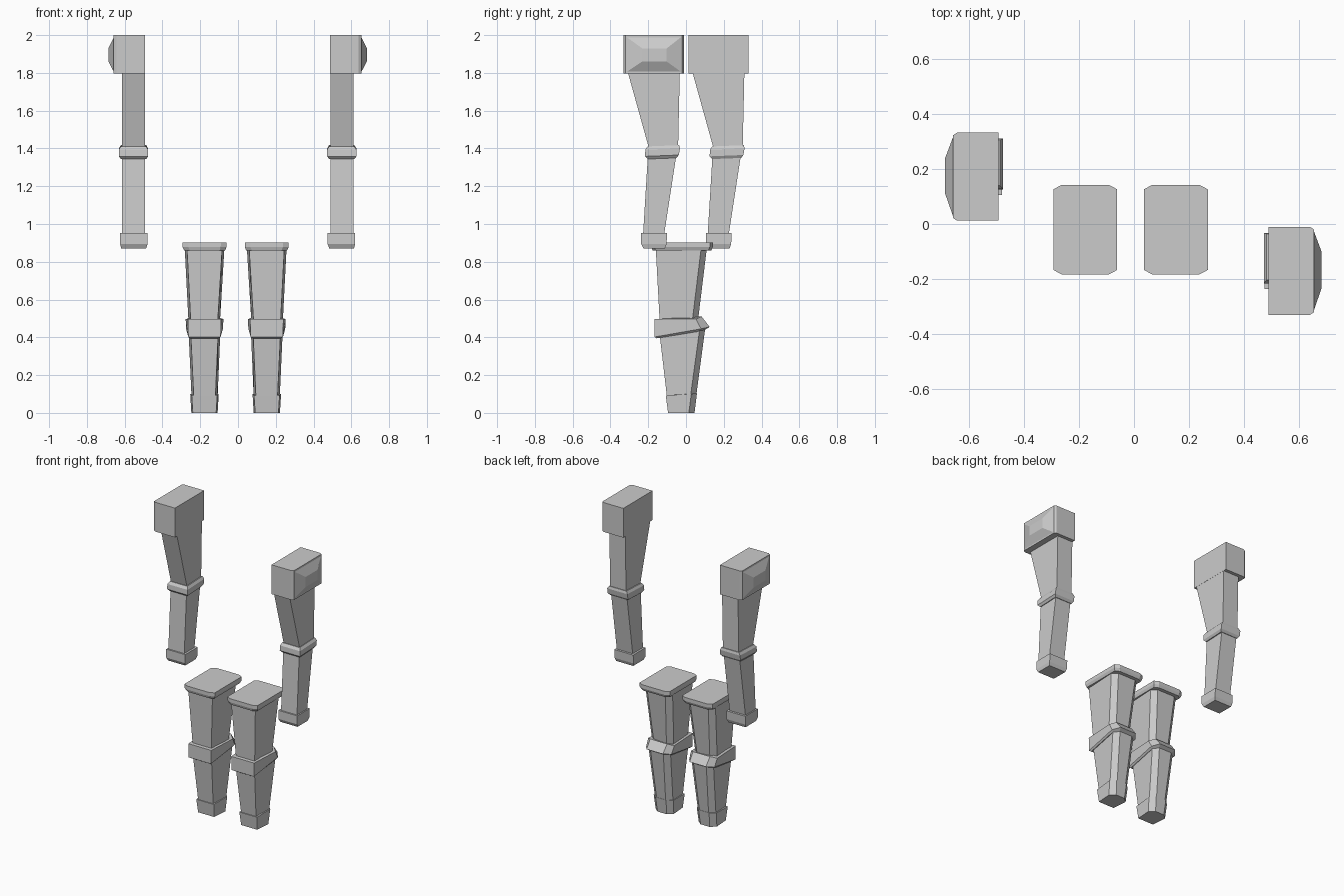
import bpy, bmesh

if "Cube" in bpy.data.objects:
    bpy.data.objects.remove(bpy.data.objects["Cube"])

GREY = bpy.data.materials.new("plain grey")
GREY.diffuse_color = (0.6, 0.6, 0.6, 1)
GREY.use_nodes = True
GREY.node_tree.nodes["Principled BSDF"].inputs["Base Color"].default_value = GREY.diffuse_color


def box_ring(x0, x1, y0, y1, z):
    return [(x0, y0, z), (x1, y0, z), (x1, y1, z), (x0, y1, z)]


def outer_cut_ring(x0, x1, y0, y1, z, cx=0.015, cy=0.01):
    """Rectangle with its two outer (+x) corners cut."""
    return [(x0, y0, z), (x1 - cx, y0, z), (x1, y0 + cy, z),
            (x1, y1 - cy, z), (x1 - cx, y1, z), (x0, y1, z)]


def octagon_ring(x0, x1, y0, y1, z, cx=0.03, cy=0.016):
    return [(x0 + cx, y0, z), (x1 - cx, y0, z), (x1, y0 + cy, z), (x1, y1 - cy, z),
            (x1 - cx, y1, z), (x0 + cx, y1, z), (x0, y1 - cy, z), (x0, y0 + cy, z)]


def leg_ring(x0, x1, y0, y1, zf, zm, zb, fx=0.012, bx=0.035, by=0.03):
    """Slightly narrower at the front, back corners cut; height may vary front to back."""
    return [(x0 + fx, y0, zf), (x1 - fx, y0, zf), (x1, y1 - by, zm),
            (x1 - bx, y1, zb), (x0 + bx, y1, zb), (x0, y1 - by, zm)]


def loft(name, rings, place):
    """Skin a closed solid through rings of equal point count."""
    bm = bmesh.new()
    loops = [[bm.verts.new(place(p)) for p in r] for r in rings]
    n = len(loops[0])
    for a, b in zip(loops, loops[1:]):
        for i in range(n):
            j = (i + 1) % n
            bm.faces.new((a[i], a[j], b[j], b[i]))
    bm.faces.new(loops[0][::-1])
    bm.faces.new(loops[-1])
    bmesh.ops.recalc_face_normals(bm, faces=bm.faces)
    me = bpy.data.meshes.new(name)
    bm.to_mesh(me)
    bm.free()
    me.materials.append(GREY)
    bpy.context.collection.objects.link(bpy.data.objects.new(name, me))


def tilt(ring, slope, y_mid):
    return [(x, y, z + slope * (y - y_mid)) for x, y, z in ring]


def build_arm(side, place):
    # shoulder block and its raised outer plate
    loft(side + "_shoulder", [outer_cut_ring(0.488, 0.654, -0.33, -0.01, z)
                              for z in (1.797, 2.0)], place)
    plate = []
    for x, y0, y1, z0, z1 in ((0.653, -0.315, -0.025, 1.805, 1.99),
                              (0.682, -0.232, -0.102, 1.86, 1.93)):
        plate.append([(x, y0, z0), (x, y1, z0), (x, y1, z1), (x, y0, z1)])
    loft(side + "_shoulder_plate", plate, place)
    # upper arm, tapering on its front
    loft(side + "_upper_arm", [box_ring(0.489, 0.611, -0.196, -0.042, 1.40),
                               box_ring(0.489, 0.611, -0.307, -0.033, 1.80)], place)
    # elbow band with bevelled rims
    loft(side + "_elbow_band", [tilt(r, 0.04, -0.12) for r in (
        box_ring(0.482, 0.616, -0.203, -0.05, 1.347),
        box_ring(0.472, 0.627, -0.217, -0.038, 1.362),
        box_ring(0.472, 0.627, -0.215, -0.032, 1.397),
        box_ring(0.482, 0.616, -0.203, -0.036, 1.414))], place)
    # forearm and wrist cuff
    loft(side + "_forearm", [box_ring(0.489, 0.611, -0.228, -0.118, 0.93),
                             box_ring(0.489, 0.611, -0.202, -0.052, 1.36)], place)
    loft(side + "_wrist_cuff", [box_ring(0.483, 0.614, -0.225, -0.112, 0.87),
                                box_ring(0.475, 0.62, -0.237, -0.103, 0.893),
                                box_ring(0.475, 0.62, -0.237, -0.1, 0.952)], place)


def build_leg(side, place):
    # hip cap
    loft(side + "_hip_cap", [octagon_ring(0.043, 0.26, -0.177, 0.134, 0.86),
                             octagon_ring(0.036, 0.268, -0.183, 0.142, 0.878),
                             octagon_ring(0.036, 0.268, -0.183, 0.142, 0.903)], place)
    # thigh
    loft(side + "_thigh", [leg_ring(0.072, 0.236, -0.138, 0.06, 0.46, 0.46, 0.46),
                           leg_ring(0.047, 0.257, -0.16, 0.11, 0.87, 0.87, 0.87)], place)
    # knee band rising into a ridge at the back
    loft(side + "_knee_band", [
        leg_ring(0.066, 0.24, -0.155, 0.10, 0.395, 0.43, 0.44, by=0.04),
        leg_ring(0.055, 0.25, -0.166, 0.125, 0.402, 0.445, 0.455, by=0.045),
        leg_ring(0.052, 0.252, -0.166, 0.083, 0.496, 0.496, 0.51)], place)
    # shin and ankle cuff
    loft(side + "_shin", [leg_ring(0.084, 0.22, -0.098, 0.05, 0.06, 0.06, 0.06),
                          leg_ring(0.068, 0.237, -0.14, 0.102, 0.42, 0.44, 0.45)], place)
    loft(side + "_ankle_cuff", [
        leg_ring(0.083, 0.222, -0.095, 0.045, 0, 0, 0, fx=0.008),
        leg_ring(0.077, 0.228, -0.107, 0.058, 0.093, 0.1, 0.104, fx=0.008)], place)


# the two arms are mirrored, with the left one set further back
build_arm("right", lambda p: p)
build_arm("left", lambda p: (-p[0] - 0.004, p[1] + 0.342, p[2]))
# the two legs are mirrored about a plane just left of centre
build_leg("right", lambda p: p)
build_leg("left", lambda p: (-p[0] - 0.025, p[1], p[2]))
